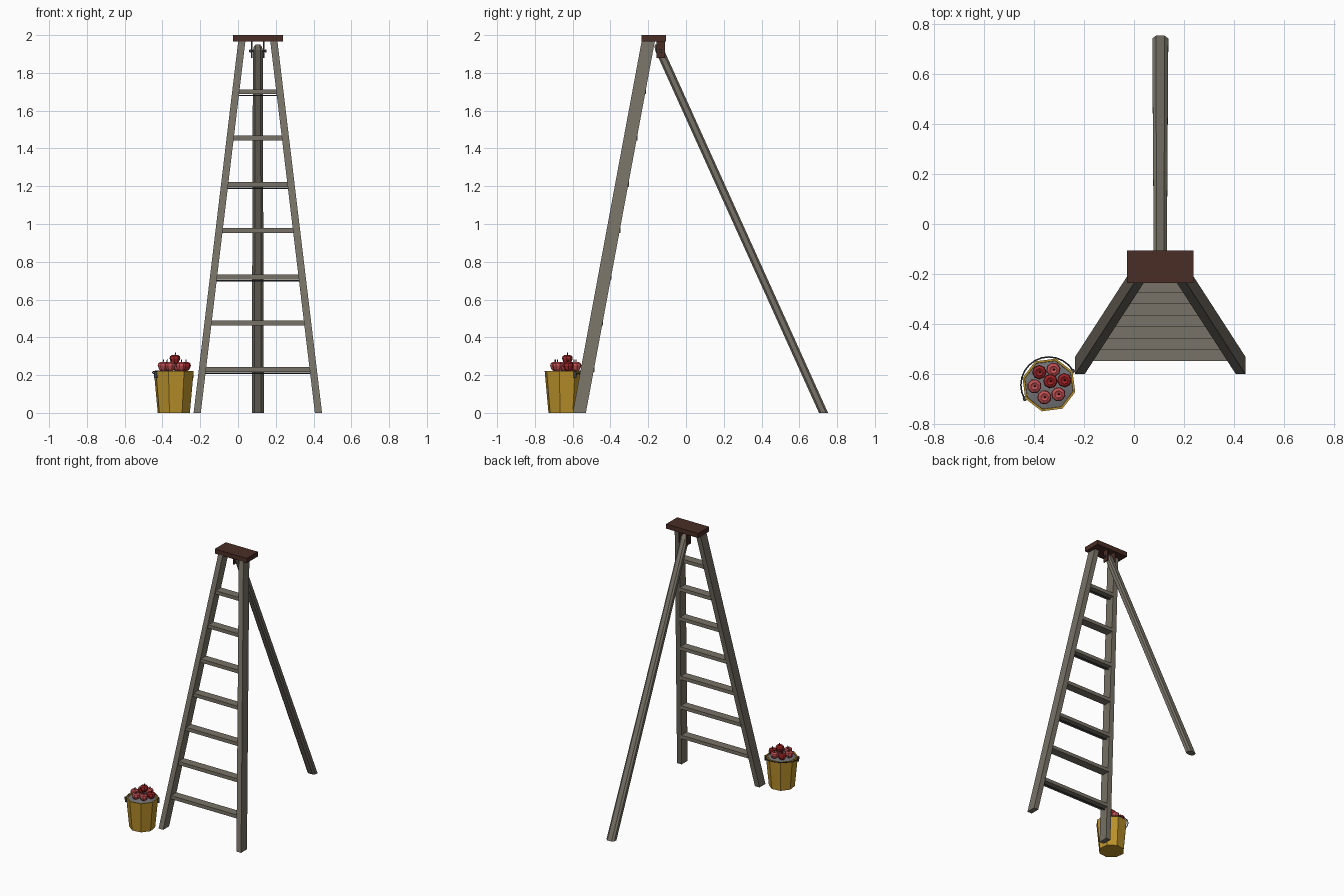
import bpy, bmesh
from math import sin, cos, pi, radians
from mathutils import Vector

cube = bpy.data.objects.get("Cube")
if cube:
    bpy.data.objects.remove(cube, do_unlink=True)


def material(name, rgb):
    m = bpy.data.materials.new(name)
    m.use_nodes = True
    m.diffuse_color = (*rgb, 1)
    m.node_tree.nodes["Principled BSDF"].inputs["Base Color"].default_value = (*rgb, 1)
    return m


WOOD = material("weathered wood", (0.19, 0.17, 0.135))
BROWN = material("dark brown wood", (0.068, 0.027, 0.019))
METAL = material("dark metal", (0.05, 0.052, 0.065))
GOLD = material("golden wood", (0.5, 0.29, 0.025))
GREY = material("grey lining", (0.17, 0.17, 0.18))
RED = material("deep red", (0.36, 0.018, 0.02))
PINK = material("pale red", (0.58, 0.085, 0.09))
STEM = material("stem brown", (0.03, 0.012, 0.008))


def finish(name, bm, mat):
    bmesh.ops.recalc_face_normals(bm, faces=bm.faces)
    mesh = bpy.data.meshes.new(name)
    bm.to_mesh(mesh)
    bm.free()
    mesh.materials.append(mat)
    obj = bpy.data.objects.new(name, mesh)
    bpy.context.collection.objects.link(obj)
    return obj


def loft(name, rings, mat):
    """Skin matching rings of points and cap both ends."""
    bm = bmesh.new()
    loops = [[bm.verts.new(p) for p in ring] for ring in rings]
    n = len(loops[0])
    for a, b in zip(loops, loops[1:]):
        for i in range(n):
            j = (i + 1) % n
            bm.faces.new((a[i], a[j], b[j], b[i]))
    bm.faces.new(loops[0])
    bm.faces.new(loops[-1])
    return finish(name, bm, mat)


def rect(x0, x1, y0, y1, z):
    return [(x0, y0, z), (x1, y0, z), (x1, y1, z), (x0, y1, z)]


def box(name, x0, x1, y0, y1, z0, z1, mat):
    return loft(name, [rect(x0, x1, y0, y1, z0), rect(x0, x1, y0, y1, z1)], mat)


def lathe(name, profile, sides, centre, mat, turn=0.0):
    """Rings of (radius, height) about a vertical axis."""
    c = Vector(centre)
    return loft(name, [[c + Vector((r * cos(turn + 2 * pi * i / sides),
                                    r * sin(turn + 2 * pi * i / sides), z))
                        for i in range(sides)] for r, z in profile], mat)


def wire(name, points, radius, mat):
    curve = bpy.data.curves.new(name, "CURVE")
    curve.dimensions = "3D"
    curve.bevel_depth = radius
    curve.bevel_resolution = 1
    curve.use_fill_caps = True
    spline = curve.splines.new("POLY")
    spline.points.add(len(points) - 1)
    for p, co in zip(spline.points, points):
        p.co = (*co, 1)
    curve.materials.append(mat)
    obj = bpy.data.objects.new(name, curve)
    bpy.context.collection.objects.link(obj)
    return obj


# Ladder axis and the lean of its front face
MID = 0.105
TOP = 1.967


def front_y(z):
    return -0.6 + 0.365 * z / TOP


def inner_half(z):
    return 0.302 - 0.236 * z / TOP


# Side rails
for label, s in (("left", 1), ("right", -1)):
    rings = []
    for z in (0, TOP):
        a = inner_half(z)
        rings.append(rect(MID + s * a, MID + s * (a + 0.038),
                          front_y(z), front_y(z) + 0.07, z))
    loft(label + "_rail", rings, WOOD)

# Steps, with a tie rod under every second one
for i in range(7):
    z = 0.23 + 0.245 * i
    w = inner_half(z) + 0.004
    y = front_y(z) + 0.01
    box(f"step_{i + 1}", MID - w, MID + w, y, y + 0.063, z - 0.013, z + 0.013, WOOD)
    if i % 2 == 0:
        wire(f"tie_rod_{i + 1}", [(MID - w, y + 0.03, z - 0.02),
                                  (MID + w, y + 0.03, z - 0.02)], 0.004, METAL)

# Cap board
box("cap_board", MID - 0.132, MID + 0.132, -0.235, -0.105, 1.965, 2.0, BROWN)


# Rear pole: chamfered section with a rounded top
def pole_ring(z, hx, hy):
    y, k = 0.728 - 0.452 * z, 0.55
    corners = [(1, -k), (1, k), (k, 1), (-k, 1), (-1, k), (-1, -k), (-k, -1), (k, -1)]
    return [(MID + hx * u, y + hy * v, z) for u, v in corners]


loft("rear_pole", [pole_ring(0, 0.032, 0.024), pole_ring(1.92, 0.026, 0.024),
                   pole_ring(1.94, 0.021, 0.018), pole_ring(1.95, 0.012, 0.01)], WOOD)

# Hinge plates and bolt
for label, s in (("left", 1), ("right", -1)):
    x = MID + s * 0.032
    box(label + "_hinge_plate", x - 0.004, x + 0.004, -0.157, -0.112, 1.88, 1.966, BROWN)
    x = MID + s * 0.041
    box(label + "_bolt_nut", x - 0.004, x + 0.004, -0.144, -0.126, 1.907, 1.925, METAL)
wire("hinge_bolt", [(MID - 0.047, -0.135, 1.916), (MID + 0.047, -0.135, 1.916)],
     0.005, METAL)

# Bucket with a grey filling
BX, BY = -0.34, -0.643
TURN = radians(30)
lathe("bucket", [(0.088, 0), (0.109, 0.222), (0.1, 0.222), (0.096, 0.19)], 8,
      (BX, BY, 0), GOLD, TURN)
lathe("bucket_filling", [(0.096, 0.195), (0.099, 0.215), (0.05, 0.224)], 8,
      (BX, BY, 0), GREY, TURN)


# Bucket ears and a bail resting around the back of the rim
def around(angle, r, z):
    return (BX + r * cos(angle), BY + r * sin(angle), z)


for label, a in (("left", TURN), ("right", TURN + pi)):
    wire(label + "_bucket_ear", [around(a, 0.109, 0.185), around(a, 0.111, 0.22)],
         0.009, METAL)
wire("bucket_bail", [around(TURN + pi * i / 12, 0.112, 0.205 + 0.018 * sin(pi * i / 12))
                     for i in range(13)], 0.003, METAL)

# Apples: six around and one on top
apples = [(-0.378, -0.592, 0.246, RED), (-0.322, -0.582, 0.246, PINK),
          (-0.398, -0.648, 0.246, PINK), (-0.334, -0.628, 0.284, RED),
          (-0.278, -0.624, 0.246, RED), (-0.358, -0.692, 0.246, PINK),
          (-0.302, -0.680, 0.246, PINK)]
shape = [(0.01, -0.024), (0.021, -0.016), (0.029, 0.004), (0.026, 0.016),
         (0.015, 0.023), (0.005, 0.017)]
for i, (x, y, z, mat) in enumerate(apples):
    lathe(f"apple_{i + 1}", shape, 8, (x, y, z), mat, i)
    wire(f"apple_stem_{i + 1}", [(x, y, z + 0.015), (x + 0.004, y, z + 0.036)],
         0.003, STEM)
